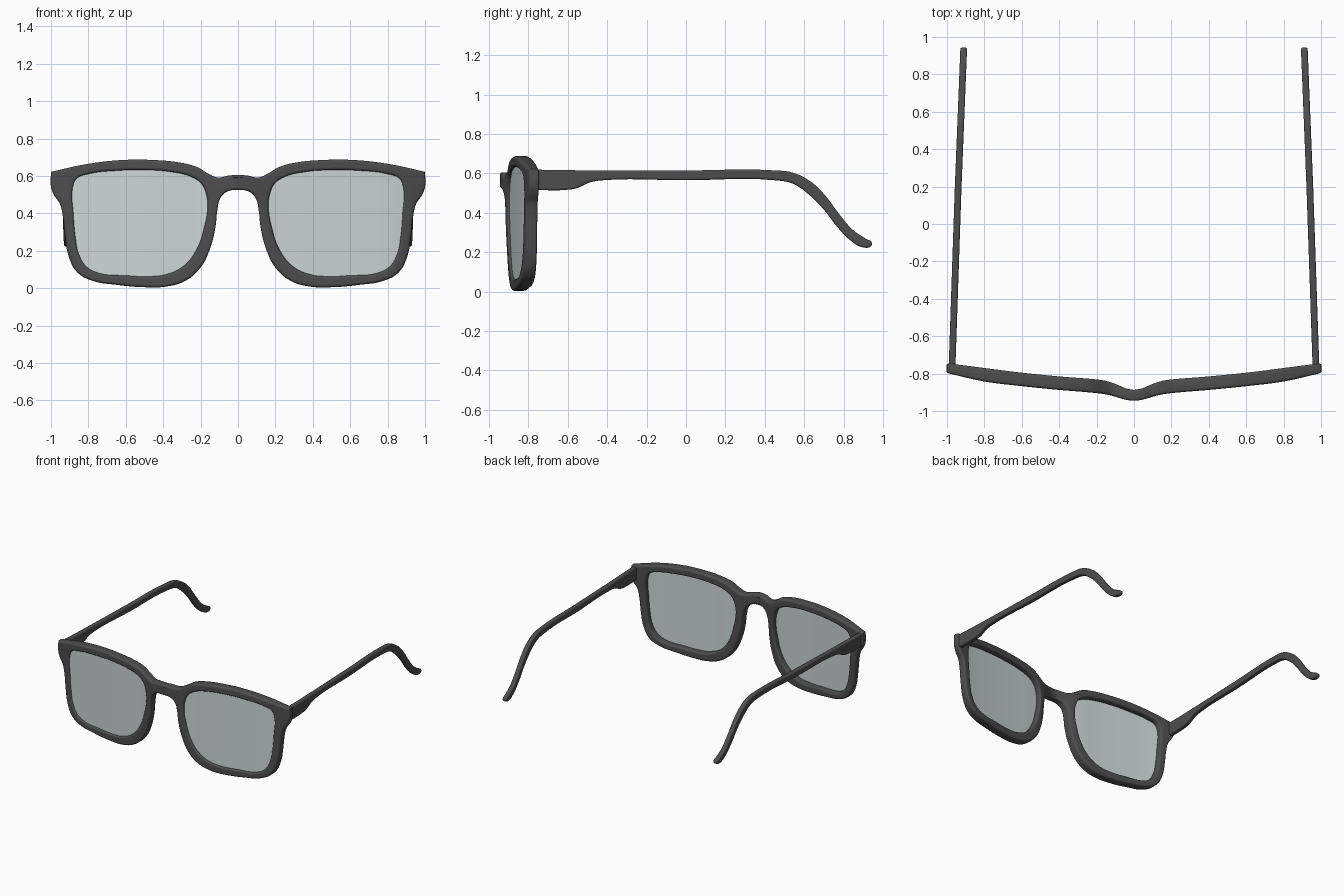
import bpy, bmesh, math

if "Cube" in bpy.data.objects:
    bpy.data.objects.remove(bpy.data.objects["Cube"])

def material(name, rgb):
    m = bpy.data.materials.new(name)
    m.diffuse_color = (*rgb, 1)
    m.use_nodes = True
    m.node_tree.nodes["Principled BSDF"].inputs["Base Color"].default_value = m.diffuse_color
    return m

FRAME = material("dark_plastic", (0.075, 0.075, 0.075))
LENS = material("pale_lens", (0.62, 0.67, 0.67))

def smooth_lookup(table, x):
    """Cubic interpolation through (x, value) pairs, flat at the first pair."""
    n = len(table)
    x = min(max(x, table[0][0]), table[-1][0])
    i = next(k for k in range(n - 1) if x <= table[k + 1][0])
    def slope(k):
        if k == 0:
            return 0.0
        a, b = table[k - 1], table[min(k + 1, n - 1)]
        return (b[1] - a[1]) / (b[0] - a[0])
    (x0, y0), (x1, y1) = table[i], table[i + 1]
    h = x1 - x0
    t = (x - x0) / h
    return ((2*t**3 - 3*t**2 + 1) * y0 + (t**3 - 2*t**2 + t) * h * slope(i)
            + (3*t**2 - 2*t**3) * y1 + (t**3 - t**2) * h * slope(i + 1))

def panel(name, outlines, half, bevel, place, mat, corners=()):
    """Filled, bevelled outline, sliced along its length and bent by place(u, v, w)."""
    cu = bpy.data.curves.new(name + "_outline", 'CURVE')
    cu.dimensions, cu.fill_mode = '2D', 'BOTH'
    cu.extrude, cu.bevel_depth, cu.offset = half - bevel, bevel, -bevel
    cu.bevel_resolution = 3
    for pts in outlines:
        sp = cu.splines.new('BEZIER')
        sp.bezier_points.add(len(pts) - 1)
        sp.use_cyclic_u, sp.resolution_u = True, 6
        for bp, p in zip(sp.bezier_points, pts):
            bp.co = (p[0], p[1], 0)
            kind = 'VECTOR' if p in corners else 'AUTO'
            bp.handle_left_type = bp.handle_right_type = kind
    tmp = bpy.data.objects.new(name + "_outline", cu)
    bpy.context.collection.objects.link(tmp)
    dg = bpy.context.evaluated_depsgraph_get()
    me = bpy.data.meshes.new_from_object(tmp.evaluated_get(dg))
    bpy.data.objects.remove(tmp)
    bm = bmesh.new()
    bm.from_mesh(me)
    bmesh.ops.remove_doubles(bm, verts=bm.verts, dist=1e-4)
    for k in range(-25, 26):
        bmesh.ops.bisect_plane(bm, geom=bm.verts[:] + bm.edges[:] + bm.faces[:],
                               plane_co=(k * 0.04, 0, 0), plane_no=(1, 0, 0), dist=1e-5)
    for v in bm.verts:
        v.co = place(*v.co)
    bmesh.ops.recalc_face_normals(bm, faces=bm.faces)
    bm.to_mesh(me)
    bm.free()
    me.name = name
    me.materials.clear()
    me.materials.append(mat)
    ob = bpy.data.objects.new(name, me)
    bpy.context.collection.objects.link(ob)
    bpy.ops.object.select_all(action='DESELECT')
    ob.select_set(True)
    bpy.context.view_layer.objects.active = ob
    bpy.ops.object.shade_smooth_by_angle(angle=math.radians(35))
    return ob

def flip(pts):
    return [(-x, z) for x, z in reversed(pts)]

def mirror(ob):
    ob.modifiers.new("other_side", 'MIRROR').use_axis[0] = True

# Wrap of the front: depth of its front and back surface by distance from centre
FRONT = [(0, -.945), (.05, -.938), (.13, -.915), (.2, -.904), (.4, -.887),
         (.6, -.867), (.8, -.842), (1, -.797)]
BACK = [(0, -.887), (.05, -.877), (.1, -.855), (.17, -.835), (.4, -.815),
        (.6, -.795), (.8, -.77), (.9, -.757), (1, -.745)]
HALF = 0.035

def on_front(u, v, w):
    f, b = smooth_lookup(FRONT, abs(u)), smooth_lookup(BACK, abs(u))
    return (u, (f + b) / 2 + (f - b) / 2 * w / HALF, v)

# Frame front: outer outline with two lens openings
side = [(.05, .602), (.11, .592), (.16, .613), (.22, .648), (.32, .673), (.45, .685),
        (.6, .686), (.8, .665), (1, .622), (1, .54), (.985, .5), (.952, .45),
        (.936, .38), (.925, .28), (.905, .17), (.86, .085), (.78, .04), (.65, .018),
        (.5, .005), (.38, .009), (.28, .04), (.2, .11), (.15, .21), (.12, .33),
        (.11, .42), (.095, .48), (.06, .515)]
hole = [(.163, .43), (.17, .5), (.195, .557), (.25, .595), (.35, .62), (.5, .632),
        (.65, .628), (.8, .61), (.863, .585), (.885, .53), (.88, .4), (.87, .28),
        (.85, .18), (.81, .115), (.74, .08), (.6, .068), (.48, .063), (.38, .075),
        (.29, .12), (.22, .21), (.18, .33)]
outer = [(0, .605)] + side + [(0, .525)] + flip(side)
panel("frame_front", [outer, hole, flip(hole)], HALF, 0.014, on_front, FRAME,
      corners=[(1, .622), (-1, .622)])

# Lenses: slightly larger than the openings, seated towards the front
lens_edge = [(.53 + (x - .53) * 1.03, .35 + (z - .35) * 1.03) for x, z in hole]
mirror(panel("lens", [lens_edge], 0.008, 0,
             lambda u, v, w: on_front(u, v, w + 0.014), LENS))

# Temple arms: side profile, leaning inwards towards the ear tip
arm = [(-.77, .619), (-.6, .616), (0, .615), (.45, .615), (.54, .604), (.63, .56),
       (.7, .495), (.78, .39), (.85, .31), (.91, .27), (.943, .248), (.938, .23),
       (.9, .224), (.84, .255), (.77, .325), (.7, .415), (.62, .495), (.54, .548),
       (.45, .565), (0, .565), (-.42, .565), (-.49, .553), (-.55, .526), (-.61, .516),
       (-.77, .516)]

def on_side(u, v, w):
    x = .974 - .034 * (u + .8) if u < .2 else .94 - .04 * (u - .2)
    return (x + w, u, v)

mirror(panel("temple_arm", [arm], 0.018, 0.01, on_side, FRAME,
             corners=[(-.77, .619), (-.77, .516)]))
